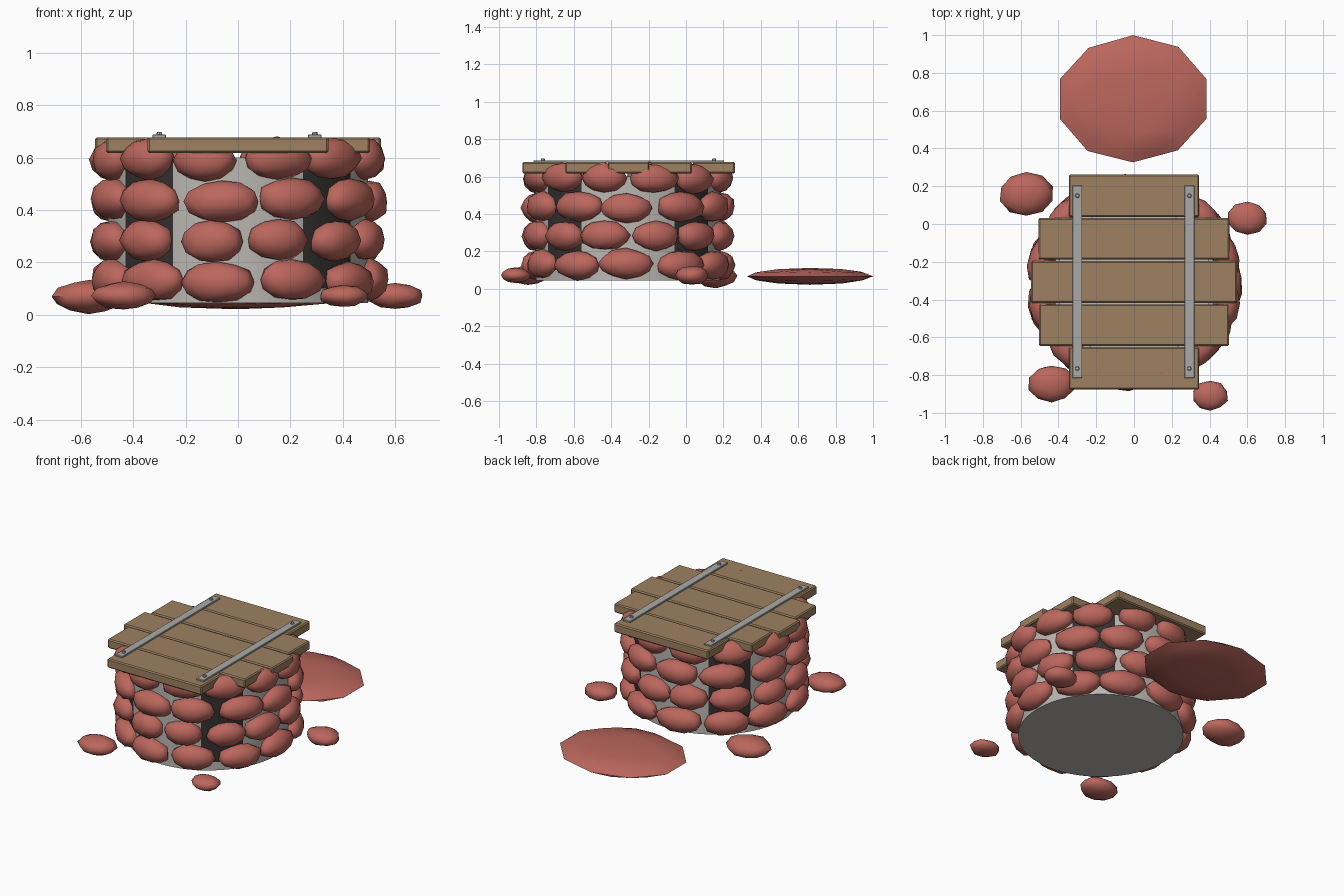
import bpy, bmesh, math, random
from mathutils import Matrix, Vector

random.seed(4)
if "Cube" in bpy.data.objects:
    bpy.data.objects.remove(bpy.data.objects["Cube"], do_unlink=True)


def material(name, color):
    m = bpy.data.materials.new(name)
    m.use_nodes = True
    m.diffuse_color = (*color, 1)
    m.node_tree.nodes["Principled BSDF"].inputs["Base Color"].default_value = (*color, 1)
    return m


brick = material("red stone", (0.50, 0.135, 0.11))
wood = material("plank wood", (0.34, 0.22, 0.12))
mortar = material("grey mortar", (0.50, 0.48, 0.45))
gap = material("dark gap", (0.035, 0.032, 0.03))
iron = material("grey iron", (0.40, 0.40, 0.39))

CENTRE = Vector((0, -0.31, 0))


def finish(name, bm, mats, smooth=None):
    me = bpy.data.meshes.new(name)
    bm.to_mesh(me)
    bm.free()
    ob = bpy.data.objects.new(name, me)
    bpy.context.collection.objects.link(ob)
    for m in mats:
        me.materials.append(m)
    if smooth:
        bpy.ops.object.select_all(action='DESELECT')
        ob.select_set(True)
        bpy.context.view_layer.objects.active = ob
        bpy.ops.object.shade_smooth_by_angle(angle=math.radians(smooth))
    return ob


def stone(name, pos, size, turn=0, rough=0.06):
    """Faceted pebble: half sizes along its own x, y, z, turned about z."""
    bm = bmesh.new()
    bmesh.ops.create_icosphere(bm, subdivisions=2, radius=1)
    for v in bm.verts:
        v.co *= 1 + random.uniform(-rough, rough)
    bm.transform(Matrix.Translation(pos) @ Matrix.Rotation(turn, 4, 'Z')
                 @ Matrix.Diagonal((*size, 1)))
    return finish(name, bm, [brick], 50)


def box(name, lo, hi, mat, bevel):
    bm = bmesh.new()
    bmesh.ops.create_cube(bm, size=1)
    lo, hi = Vector(lo), Vector(hi)
    bm.transform(Matrix.Translation((lo + hi) / 2) @ Matrix.Diagonal((*(hi - lo), 1)))
    ob = finish(name, bm, [mat])
    mod = ob.modifiers.new("edge", 'BEVEL')
    mod.width, mod.segments = bevel, 1
    return ob


# Hollow mortar wall: spun profile with a closed floor
profile = [(0, 0.045), (0.495, 0.045), (0.495, 0.10), (0.495, 0.60), (0.41, 0.60), (0.41, 0.07), (0, 0.07)]
bm = bmesh.new()
verts = [bm.verts.new((r, 0, z)) for r, z in profile]
edges = [bm.edges.new(p) for p in zip(verts, verts[1:])]
bmesh.ops.spin(bm, geom=verts + edges, cent=(0, 0, 0), axis=(0, 0, 1),
               angle=math.tau, steps=48, use_duplicate=False)
bmesh.ops.remove_doubles(bm, verts=bm.verts, dist=0.0005)
bmesh.ops.recalc_face_normals(bm, faces=bm.faces)
for f in bm.faces:
    c = f.calc_center_median()
    diagonal = abs(math.sin(2 * math.atan2(c.y, c.x))) > 0.9
    outside = c.xy.length > 0.48 and c.z > 0.1
    f.material_index = 1 if outside and diagonal else 0
bm.transform(Matrix.Translation(CENTRE))
finish("well_wall", bm, [mortar, gap], 40)

# Four courses of stones: height, count, angle of the first one from the front
for row, (z, count, start) in enumerate([(0.13, 11, -8), (0.283, 12, -13),
                                         (0.437, 11, -8), (0.592, 12, -14)]):
    half = 0.142 if count == 11 else 0.13
    for i in range(count):
        a = math.radians(start - 90 + 360 * i / count + random.uniform(-1.5, 1.5))
        pos = CENTRE + Vector((0.5 * math.cos(a), 0.5 * math.sin(a), z + random.uniform(-0.006, 0.006)))
        stone(f"wall_stone_{row + 1}_{i + 1}", pos,
              (0.074, half * random.uniform(0.94, 1.06), 0.08), a)

# Loose stones and the flat slab on the ground
for i, (x, y, z, sx, sy, sz) in enumerate([(-0.57, 0.16, 0.07, 0.14, 0.115, 0.064),
                                           (0.60, 0.03, 0.072, 0.11, 0.09, 0.05),
                                           (-0.435, -0.845, 0.073, 0.125, 0.10, 0.054),
                                           (0.403, -0.91, 0.072, 0.093, 0.08, 0.042)]):
    stone(f"loose_stone_{i + 1}", (x, y, z), (sx, sy, sz))
stone("ground_slab", (-0.005, 0.662, 0.067), (0.405, 0.338, 0.045), 0, 0.012)

# Lid planks, back to front
for i, (y0, y1, half) in enumerate([(0.037, 0.262, 0.345), (-0.188, 0.032, 0.505), (-0.418, -0.197, 0.545),
                                    (-0.646, -0.425, 0.503), (-0.875, -0.652, 0.345)]):
    box(f"lid_plank_{i + 1}", (-half, y0, 0.617), (half, y1, 0.677), wood, 0.007)

# Iron straps with rivets
for side, x in (("right", -0.3), ("left", 0.293)):
    box(f"{side}_strap", (x - 0.026, -0.815, 0.675), (x + 0.026, 0.203, 0.687), iron, 0.002)
    for end, y in (("back", 0.15), ("front", -0.765)):
        bm = bmesh.new()
        bmesh.ops.create_cone(bm, cap_ends=True, segments=8, radius1=0.012, radius2=0.009, depth=0.012)
        bm.transform(Matrix.Translation((x, y, 0.691)))
        finish(f"{side}_{end}_rivet", bm, [iron])
